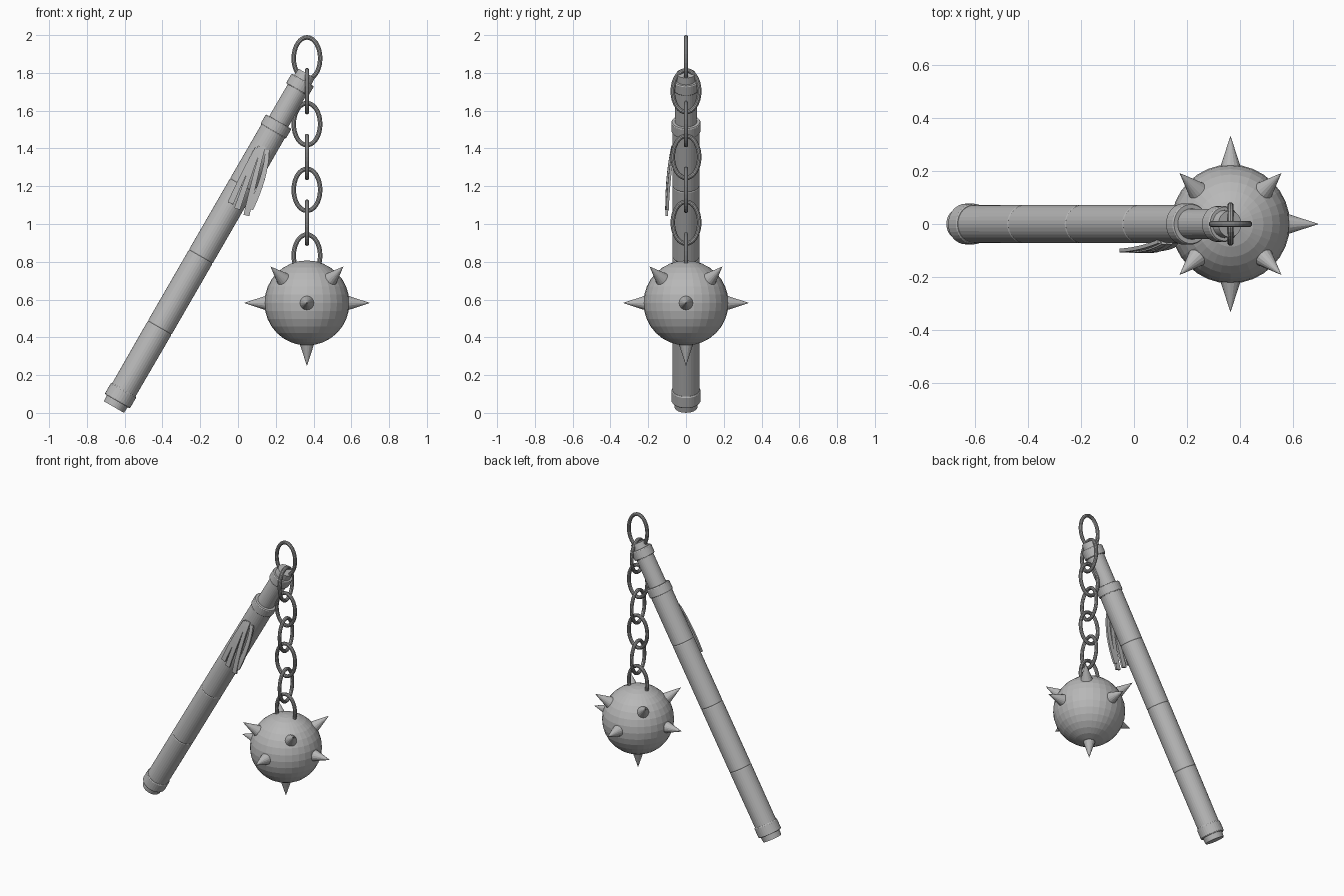
import bpy, bmesh, math
from mathutils import Matrix, Vector

if "Cube" in bpy.data.objects:
    bpy.data.objects.remove(bpy.data.objects["Cube"], do_unlink=True)


def material(name, value):
    m = bpy.data.materials.new(name)
    m.use_nodes = True
    m.diffuse_color = (value, value, value, 1)
    m.node_tree.nodes["Principled BSDF"].inputs["Base Color"].default_value = m.diffuse_color
    return m


light_grey = material("light_grey", 0.48)
steel_grey = material("steel_grey", 0.36)


def finish(name, bm, mat, matrix=Matrix()):
    bmesh.ops.recalc_face_normals(bm, faces=bm.faces)
    mesh = bpy.data.meshes.new(name)
    bm.to_mesh(mesh)
    bm.free()
    mesh.materials.append(mat)
    obj = bpy.data.objects.new(name, mesh)
    obj.matrix_world = matrix
    bpy.context.collection.objects.link(obj)
    return obj


def lathe(name, profile, mat, matrix, sides=32):
    """Closed turned solid from (radius, height) points."""
    bm = bmesh.new()
    rings = []
    for r, h in profile:
        rings.append([bm.verts.new((r * math.cos(math.tau * i / sides),
                                    r * math.sin(math.tau * i / sides), h))
                      for i in range(sides)])
    for a, b in zip(rings, rings[1:]):
        for i in range(sides):
            j = (i + 1) % sides
            bm.faces.new((a[i], a[j], b[j], b[i]))
    bm.faces.new(rings[0])
    bm.faces.new(rings[-1])
    return finish(name, bm, mat, matrix)


# Leaning handle: shaft with faint seams, collars and end plugs
lean = Matrix.Translation((-0.657, 0, 0.031)) @ Matrix.Rotation(math.radians(30), 4, 'Y')
shaft = [(0.071, 0.08)]
for seam in (0.485, 0.92, 1.355):
    shaft += [(0.0725, seam - 0.005), (0.070, seam), (0.0725, seam + 0.005)]
shaft += [(0.072, 1.70)]
lathe("handle_shaft", shaft, light_grey, lean)
lathe("handle_neck", [(0.058, 1.69), (0.057, 1.96)], light_grey, lean)
lathe("pommel_plug", [(0.061, 0), (0.066, 0.06)], light_grey, lean)
lathe("top_plug", [(0.055, 1.95), (0.050, 2.04)], light_grey, lean)
for name, r, low, high in (("pommel_collar", 0.077, 0.035, 0.105),
                           ("neck_collar", 0.078, 1.685, 1.745),
                           ("top_collar", 0.068, 1.94, 2.0)):
    lathe(name, [(r - 0.004, low), (r, low + 0.006), (r, high - 0.006), (r - 0.004, high)],
          light_grey, lean)

# Spiked ball
centre = Vector((0.365, 0, 0.582))
bm = bmesh.new()
bmesh.ops.create_uvsphere(bm, u_segments=32, v_segments=16, radius=0.225)
finish("ball", bm, light_grey, Matrix.Translation(centre))

directions = [(1, 0, 0), (-1, 0, 0), (0, 1, 0), (0, -1, 0), (0, 0, -1)]
directions += [(x, y, 1) for x in (-1, 1) for y in (-1, 1)]
for n, d in enumerate(directions):
    aim = Vector(d).to_track_quat('Z', 'Y').to_matrix().to_4x4()
    bm = bmesh.new()
    bmesh.ops.create_cone(bm, cap_ends=True, segments=16, radius1=0.044, radius2=0,
                          depth=0.135, matrix=Matrix.Translation((0, 0, 0.2665)))
    finish(f"spike_{n + 1}", bm, light_grey, Matrix.Translation(centre) @ aim)


# Chain of oval links, alternately turned a quarter
def link(name, height, turn):
    major, minor, stretch, steps, sides = 0.070, 0.012, 0.041, 32, 10
    bm = bmesh.new()
    rings = []
    for i in range(steps):
        a = math.tau * i / steps
        ring = []
        for k in range(sides):
            b = math.tau * k / sides
            r = major + minor * math.cos(b)
            ring.append(bm.verts.new((r * math.cos(a), minor * math.sin(b),
                                      (r + stretch) * math.sin(a))))
        rings.append(ring)
    for i in range(steps):
        p, q = rings[i], rings[(i + 1) % steps]
        for k in range(sides):
            m = (k + 1) % sides
            bm.faces.new((p[k], q[k], q[m], p[m]))
    finish(name, bm, steel_grey,
           Matrix.Translation((centre.x, 0, height)) @ Matrix.Rotation(turn, 4, 'Z'))


for n in range(7):
    link(f"chain_link_{n + 1}", 1.877 - 0.174 * n, math.pi / 2 * (n % 2))


# Hanging leather strands: bent flat ribbons given thickness
def strand(name, top, middle, end):
    bm = bmesh.new()
    points = [Vector(p) for p in (top, middle, end)]
    rows = []
    for i in range(9):
        t = i / 8
        p = points[0] * (1 - t) ** 2 + points[1] * 2 * t * (1 - t) + points[2] * t * t
        along = (points[1] - points[0]) * (1 - t) + (points[2] - points[1]) * t
        side = along.cross(Vector((0, 1, 0))).normalized() * (0.011 + 0.005 * t)
        rows.append((bm.verts.new(p - side), bm.verts.new(p + side)))
    for a, b in zip(rows, rows[1:]):
        bm.faces.new((a[0], a[1], b[1], b[0]))
    obj = finish(name, bm, light_grey)
    solid = obj.modifiers.new("thickness", 'SOLIDIFY')
    solid.thickness, solid.offset = 0.014, 0


strand("strand_1", (0.10, -0.066, 1.40), (0.03, -0.096, 1.27), (-0.04, -0.100, 1.11))
strand("strand_2", (0.115, -0.070, 1.41), (0.06, -0.102, 1.27), (-0.005, -0.103, 1.08))
strand("strand_3", (0.135, -0.070, 1.41), (0.09, -0.105, 1.26), (0.045, -0.102, 1.045))
strand("strand_4", (0.155, -0.066, 1.39), (0.15, -0.092, 1.25), (0.065, -0.098, 1.08))
